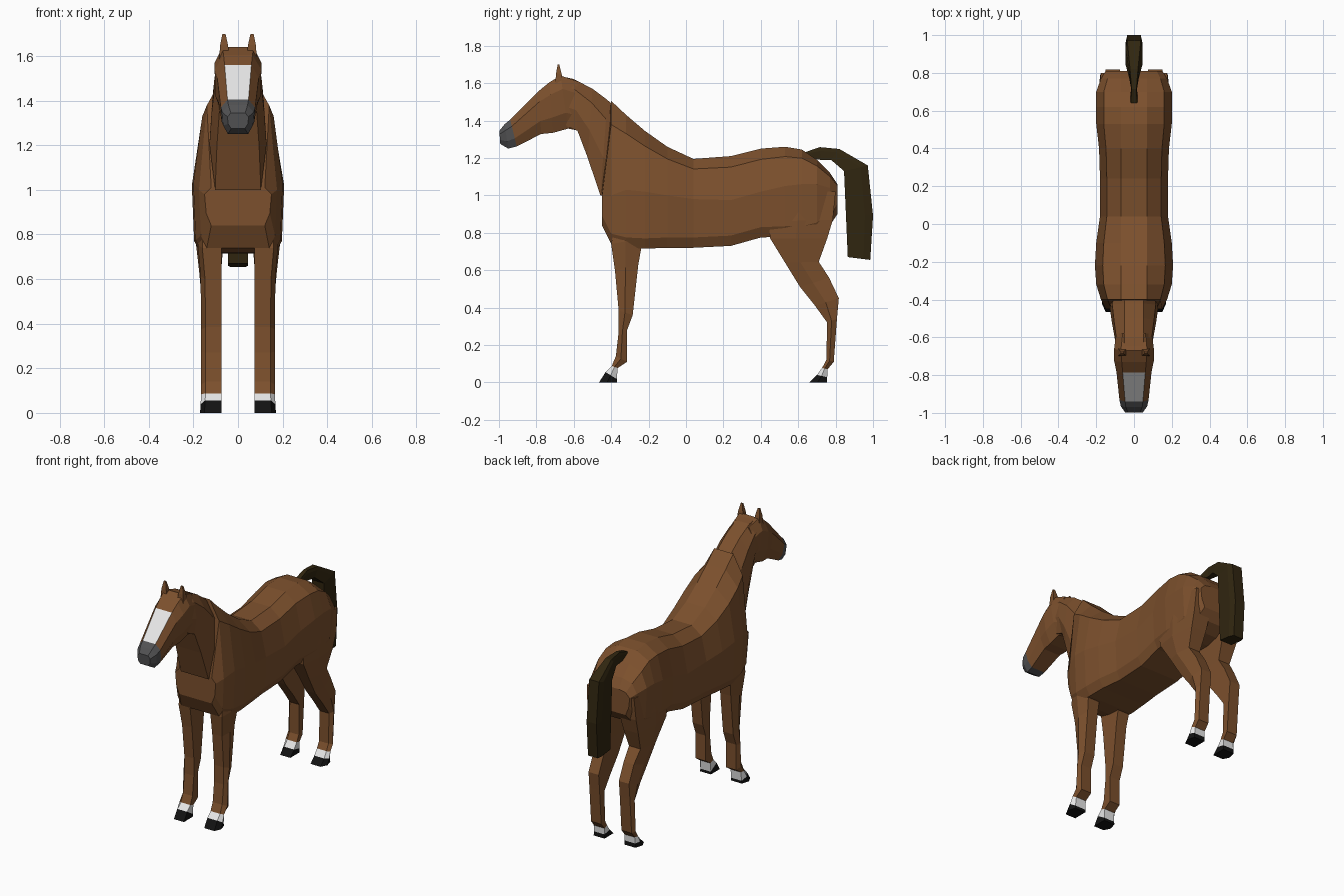
import bpy, bmesh


def material(name, rgb):
    m = bpy.data.materials.new(name)
    m.diffuse_color = (*rgb, 1)
    return m


COAT = material("chestnut coat", (0.2, 0.08, 0.026))
DARK = material("dark tail hair", (0.03, 0.019, 0.005))
WHITE = material("white markings", (0.8, 0.8, 0.8))
GREY = material("grey muzzle", (0.085, 0.085, 0.088))
BLACK = material("black hoof", (0.006, 0.006, 0.006))


def section(a, b, prof):
    """Points (x, y, z) where each profile entry is (x, fraction from a to b)."""
    return [(x, a[0] + (b[0] - a[0]) * t, a[1] + (b[1] - a[1]) * t) for x, t in prof]


def mirrored(prof):
    return prof + [(-x, t) for x, t in reversed(prof)]


def loft(name, rings, mats, rule=lambda k, j: 0):
    """Skin the rings and cap both ends; rule(ring, edge) picks the material."""
    bm = bmesh.new()
    vs = [[bm.verts.new(p) for p in r] for r in rings]
    n = len(rings[0])
    for k in range(len(vs) - 1):
        for j in range(n):
            i = (j + 1) % n
            f = bm.faces.new((vs[k][j], vs[k][i], vs[k + 1][i], vs[k + 1][j]))
            f.material_index = rule(k, j)
    bm.faces.new(vs[0]).material_index = rule(0, 0)
    bm.faces.new(vs[-1]).material_index = rule(len(vs) - 2, 0)
    bmesh.ops.recalc_face_normals(bm, faces=bm.faces[:])
    me = bpy.data.meshes.new(name)
    bm.to_mesh(me)
    bm.free()
    for m in mats:
        me.materials.append(m)
    ob = bpy.data.objects.new(name, me)
    bpy.context.collection.objects.link(ob)
    return ob


def mirror_x(ob):
    ob.modifiers.new("mirror", 'MIRROR')


# Trunk: y, top, widest height, bottom, half width
trunk = [
    (.81, 1.06, 1.02, .90, .15), (.77, 1.12, 1.04, .84, .175),
    (.70, 1.19, 1.06, .80, .20), (.62, 1.245, 1.06, .78, .20),
    (.53, 1.26, 1.05, .78, .20), (.40, 1.25, 1.02, .775, .185),
    (.24, 1.21, .975, .73, .18), (.04, 1.195, .98, .72, .18),
    (-.10, 1.26, 1.0, .72, .20), (-.22, 1.345, 1.02, .715, .207),
    (-.32, 1.43, 1.03, .72, .20), (-.40, 1.505, 1.0, .74, .175),
    (-.45, 1.02, .98, .84, .15),
]
rings = []
for y, zt, zm, zb, w in trunk:
    half = [(.07, zt), (.8 * w, zt - .25 * (zt - zm)), (w, zm), (.95 * w, zb + .055), (.8 * w, zb)]
    rings.append([(x, y, z) for x, z in half] + [(-x, y, z) for x, z in reversed(half)])
loft("trunk", rings, [COAT])

# Neck: crest point, throat point, half width
neck = [
    ((-.25, 1.35), (-.38, 1.0), .10), ((-.42, 1.51), (-.458, 1.0), .128),
    ((-.50, 1.57), (-.525, 1.20), .118), ((-.60, 1.622), (-.58, 1.345), .105),
    ((-.66, 1.635), (-.64, 1.37), .095),
]
loft("neck", [section(a, b, mirrored([(.05, 0), (w * .9, .2), (w, .6), (w * .8, 1)]))
              for a, b, w in neck], [COAT])

# Head with blaze on the nose bridge and grey muzzle: top, jaw, half width, top half width
head = [
    ((-.58, 1.61), (-.57, 1.345), .095, .06), ((-.67, 1.64), (-.63, 1.357), .105, .07),
    ((-.73, 1.605), (-.71, 1.335), .105, .065), ((-.785, 1.56), (-.775, 1.328), .093, .06),
    ((-.94, 1.405), (-.905, 1.262), .077, .047), ((-.97, 1.38), (-.95, 1.25), .07, .043),
    ((-.998, 1.345), (-.993, 1.275), .047, .032),
]


def head_rule(k, j):
    if k >= 4:
        return 2
    return 1 if k == 3 and j == 7 else 0


loft("head", [section(a, b, mirrored([(t, 0), (w, .25), (w * .95, .7), (w * .65, 1)]))
              for a, b, w, t in head], [COAT, WHITE, GREY], head_rule)

# Ears: small tapering blocks
ear = []
for z, x0, x1, y0, y1 in [(1.58, .035, .085, -.70, -.655), (1.65, .045, .08, -.695, -.665),
                          (1.70, .056, .07, -.686, -.678)]:
    ear.append([(x0, y0, z), (x1, y0, z), (x1, y1, z), (x0, y1, z)])
mirror_x(loft("ears", ear, [COAT]))


def legs(name, rows):
    """Rows: front point, back point, inner x, outer x. The last three rows are sock and hoof."""
    n = len(rows)
    rings = [section(a, b, [(i, 0), (o - .02, 0), (o, .45), (o - .015, 1), (i, 1)])
             for a, b, i, o in rows]
    mirror_x(loft(name, rings, [COAT, WHITE, BLACK], lambda k, j: max(0, k - (n - 4))))


# Front legs
legs("front_legs", [
    ((-.36, .95), (-.24, .95), .075, .18), ((-.40, .74), (-.23, .77), .075, .18),
    ((-.38, .60), (-.255, .63), .075, .168), ((-.36, .385), (-.285, .36), .075, .165),
    ((-.36, .27), (-.315, .28), .075, .165), ((-.375, .14), (-.315, .11), .075, .165),
    ((-.397, .088), (-.365, .077), .075, .165), ((-.43, .055), (-.37, .018), .075, .168),
    ((-.465, 0), (-.37, 0), .075, .17),
])

# Hind legs with thighs
legs("hind_legs", [
    ((.47, 1.02), (.80, 1.02), .06, .19), ((.44, .86), (.785, .87), .06, .195),
    ((.45, .77), (.755, .77), .065, .19), ((.53, .64), (.71, .645), .075, .175),
    ((.61, .51), (.765, .56), .075, .165), ((.69, .41), (.817, .45), .075, .165),
    ((.755, .32), (.807, .34), .075, .165), ((.75, .12), (.79, .11), .075, .165),
    ((.728, .078), (.757, .07), .075, .165), ((.70, .04), (.755, .028), .075, .168),
    ((.66, 0), (.755, 0), .075, .17),
])

# Tail: outer point, inner point, half width
tail = [
    ((.64, 1.232), (.65, 1.20), .02), ((.715, 1.258), (.72, 1.19), .016),
    ((.82, 1.248), (.775, 1.19), .026), ((.972, 1.16), (.845, 1.13), .045),
    ((1.0, .89), (.855, .90), .045), ((.985, .655), (.865, .67), .045),
]
loft("tail", [section(a, b, mirrored([(w * .8, 0), (w, .3), (w, 1)])) for a, b, w in tail], [DARK])
